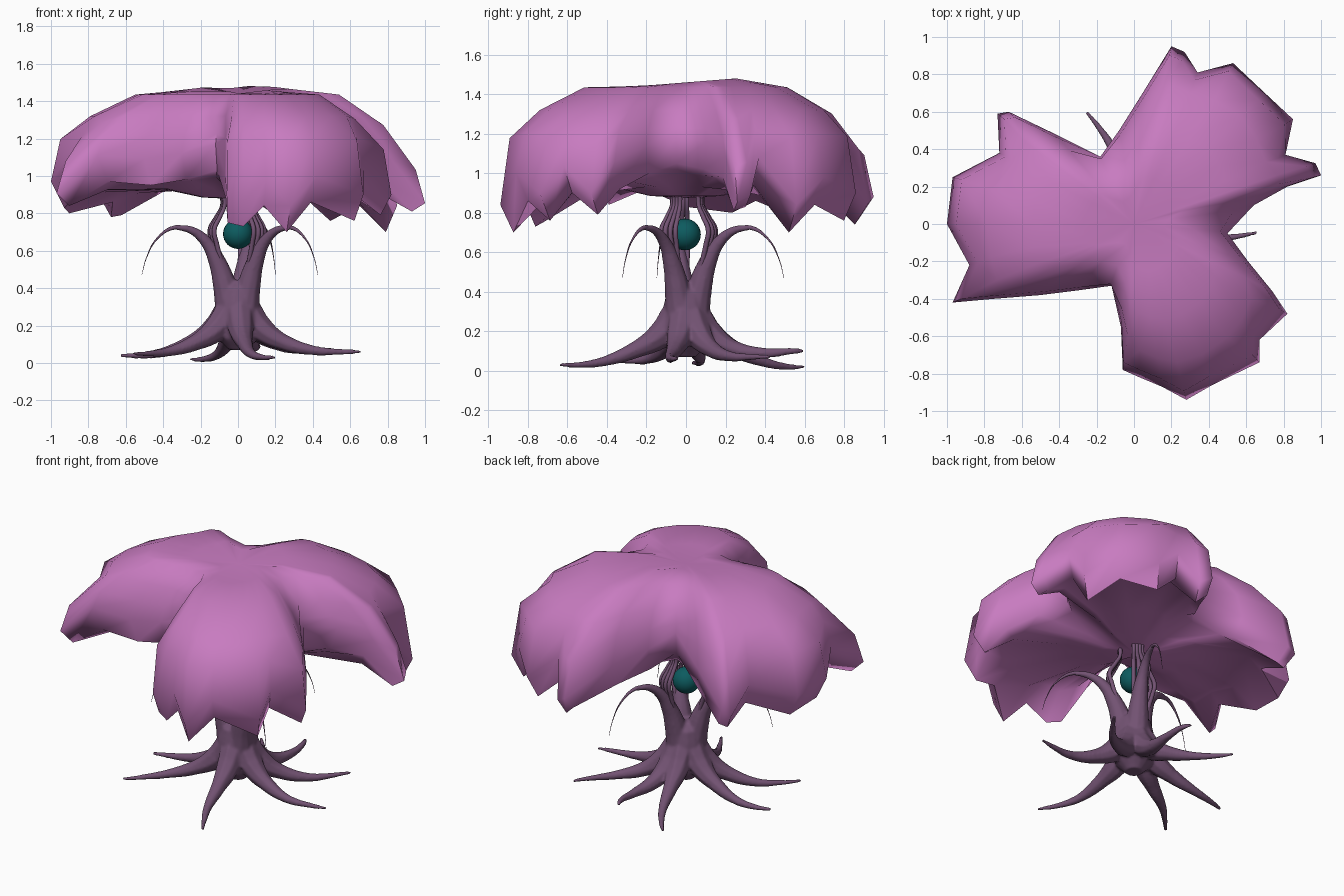
import bpy, bmesh, math
from mathutils import Vector

if "Cube" in bpy.data.objects:
    bpy.data.objects.remove(bpy.data.objects["Cube"])


def material(name, rgb):
    m = bpy.data.materials.new(name)
    m.diffuse_color = (*rgb, 1)
    m.use_nodes = True
    m.node_tree.nodes["Principled BSDF"].inputs["Base Color"].default_value = m.diffuse_color
    return m


PINK = material("pink foliage", (0.58, 0.20, 0.53))
BARK = material("dusky purple bark", (0.17, 0.085, 0.17))
TEAL = material("deep teal", (0.004, 0.105, 0.115))


def select(*obs):
    bpy.ops.object.select_all(action='DESELECT')
    for ob in obs:
        ob.select_set(True)
    bpy.context.view_layer.objects.active = obs[0]


def finish(ob, mat, angle):
    ob.data.materials.clear()
    ob.data.materials.append(mat)
    select(ob)
    bpy.ops.object.shade_smooth_by_angle(angle=math.radians(angle))


def tube(name, pts, radii, sides=2):
    """Tapered tube through points."""
    cu = bpy.data.curves.new(name, 'CURVE')
    cu.dimensions = '3D'
    cu.bevel_depth = 1.0
    cu.bevel_resolution = sides
    cu.resolution_u = 5
    cu.use_fill_caps = True
    sp = cu.splines.new('BEZIER')
    sp.bezier_points.add(len(pts) - 1)
    for bp, p, r in zip(sp.bezier_points, pts, radii):
        bp.co = p
        bp.radius = r
        bp.handle_left_type = bp.handle_right_type = 'AUTO'
    ob = bpy.data.objects.new(name, cu)
    bpy.context.collection.objects.link(ob)
    select(ob)
    bpy.ops.object.convert(target='MESH')
    ob = bpy.context.object
    finish(ob, BARK, 80)
    return ob


def polar(deg, r, z):
    a = math.radians(deg)
    return Vector((r * math.cos(a), r * math.sin(a), z))


def canopy(name, rim):
    """One three-lobed draping crown: domed top, ragged rim, funnel underside."""
    pts = [Vector(p[:2]) for p in rim]
    drop = [p[3] if len(p) > 3 else 0 for p in rim]
    n = len(pts)
    soft = [(pts[i - 1] + pts[i] * 2 + pts[(i + 1) % n]) / 4 for i in range(n)]
    bm = bmesh.new()

    def ring(src, s, zf, sag=0):
        # the crown is a little higher towards the back
        return [bm.verts.new((*(src[i] * s), zf(rim[i][2], src[i].y * s) - sag * drop[i]))
                for i in range(n)]

    rings = [
        ring(soft, 0.28, lambda z, y: 1.46 + 0.08 * y),
        ring(soft, 0.57, lambda z, y: 1.435),
        ring(soft, 0.82, lambda z, y: 1.32, 0.3),
        ring(pts, 0.95, lambda z, y: 1.20 + 0.15 * (z - 0.85), 1),
        ring(pts, 1.00, lambda z, y: z + 0.14, 0.6),
        ring(pts, 0.93, lambda z, y: z),
        ring(soft, 0.78, lambda z, y: 0.93 + 0.35 * (z - 0.85)),
        ring(soft, 0.42, lambda z, y: 0.93),
        ring(soft, 0.20, lambda z, y: 0.885),
    ]
    for a, b in zip(rings, rings[1:]):
        for i in range(n):
            j = (i + 1) % n
            bm.faces.new((a[i], a[j], b[j], b[i]))
    for r, z in ((rings[0], 1.44), (rings[-1], 0.875)):
        v = bm.verts.new((0, 0, z))
        for i in range(n):
            bm.faces.new((r[i], r[(i + 1) % n], v))
    bmesh.ops.recalc_face_normals(bm, faces=bm.faces)
    me = bpy.data.meshes.new(name)
    bm.to_mesh(me)
    bm.free()
    ob = bpy.data.objects.new(name, me)
    bpy.context.collection.objects.link(ob)
    finish(ob, PINK, 75)


# Canopy rim points, clockwise: x, y, tip height, optional shoulder drop
canopy("canopy", [
    # left lobe
    (-0.12, -0.33, 1.03), (-0.30, -0.355, .98), (-0.50, -0.38, .95), (-0.75, -0.40, .97),
    (-0.97, -0.42, .84, .12), (-0.88, -0.22, .92), (-1.0, 0.0, .83), (-0.97, 0.25, .80),
    (-0.72, 0.38, .86), (-0.73, 0.59, .78, .08), (-0.67, 0.60, .79, .05), (-0.42, 0.48, .92),
    (-0.18, 0.36, 1.04),
    # back lobe
    (-0.08, 0.50, .96), (0.04, 0.69, .90), (0.20, 0.95, .80, .1), (0.27, 0.92, .74, .06),
    (0.34, 0.81, .92), (0.53, 0.86, .76), (0.70, 0.70, .84), (0.85, 0.56, .70),
    (0.81, 0.37, .94), (0.97, 0.325, .83, .14), (1.0, 0.26, .81, .16), (0.82, 0.20, .98, .05),
    (0.64, 0.10, 1.02), (0.50, -0.05, 1.05),
    # front lobe
    (0.61, -0.20, 1.0), (0.74, -0.36, .92), (0.82, -0.48, .79, .05), (0.67, -0.62, .90),
    (0.67, -0.74, .76), (0.42, -0.86, .86), (0.28, -0.94, .70), (0.15, -0.87, .84),
    (0.03, -0.82, .73), (-0.06, -0.78, .75), (-0.07, -0.55, .88)])

# Trunk core
body = [tube("trunk", [(0, 0, .07), (0, 0, .13), (0, 0, .22), (0, 0, .32), (0, 0, .40), (0, 0, .44)],
             [.05, .11, .132, .117, .10, .06], 5)]

# Roots: angle, reach, tip height
for k, (a, reach, tip) in enumerate([(-73, .67, .03), (-4, .66, .06), (40, .66, .07),
                                     (84, .60, .10), (113, .65, .02), (177, .63, .04),
                                     (214, .67, .05)]):
    body.append(tube(
        f"root_{k + 1}",
        [polar(a - 10, .05, .28), polar(a - 10, .13, .18), polar(a - 9, .25, .11),
         polar(a - 7, .42, .03 + tip * .6), polar(a - 3, .55, tip), polar(a, reach, tip)],
        [.08, .07, .045, .026, .017, .010]))

# Curling horns with hair-thin ends, each with a bundle of strands holding the canopy
for k, a in enumerate((196, -37, 68)):
    prof = [(.045, .28, .08), (.075, .42, .064), (.115, .54, .048), (.175, .645, .033),
            (.26, .71, .022), (.35, .725, .013), (.45, .665, .005), (.51, .56, .002),
            (.535, .47, .001)]
    path = [polar(a, r, z) for r, z, _ in prof]
    thick = [t for *_, t in prof]
    body.append(tube(f"horn_{k + 1}", path[:6], thick[:6], 3))
    tube(f"horn_end_{k + 1}", path[4:], [.012, .0115] + thick[6:], 3)
    for j, off in enumerate((-19, -7, 5, 16)):
        sp = [(.07, .38, .014), (.10, .52, .013), (.135, .64, .013), (.15, .71, .013),
              (.115, .78, .012), (.085, .84, .011), (.09, .92, .013)]
        tube(f"strand_{k + 1}_{j + 1}", [polar(a + off, r, z) for r, z, _ in sp],
             [t for *_, t in sp])

# Melt trunk, roots and horns into one smooth skin
select(*body)
bpy.ops.object.join()
trunk = bpy.context.object
rm = trunk.modifiers.new("skin", 'REMESH')
rm.mode = 'VOXEL'
rm.voxel_size = .008
sm = trunk.modifiers.new("soften", 'SMOOTH')
sm.factor = .5
sm.iterations = 8
bpy.ops.object.convert(target='MESH')
finish(bpy.context.object, BARK, 80)

# Floating orb
bpy.ops.mesh.primitive_uv_sphere_add(segments=24, ring_count=16, radius=.08, location=(0, -.005, .69))
bpy.context.object.name = "orb"
finish(bpy.context.object, TEAL, 80)
